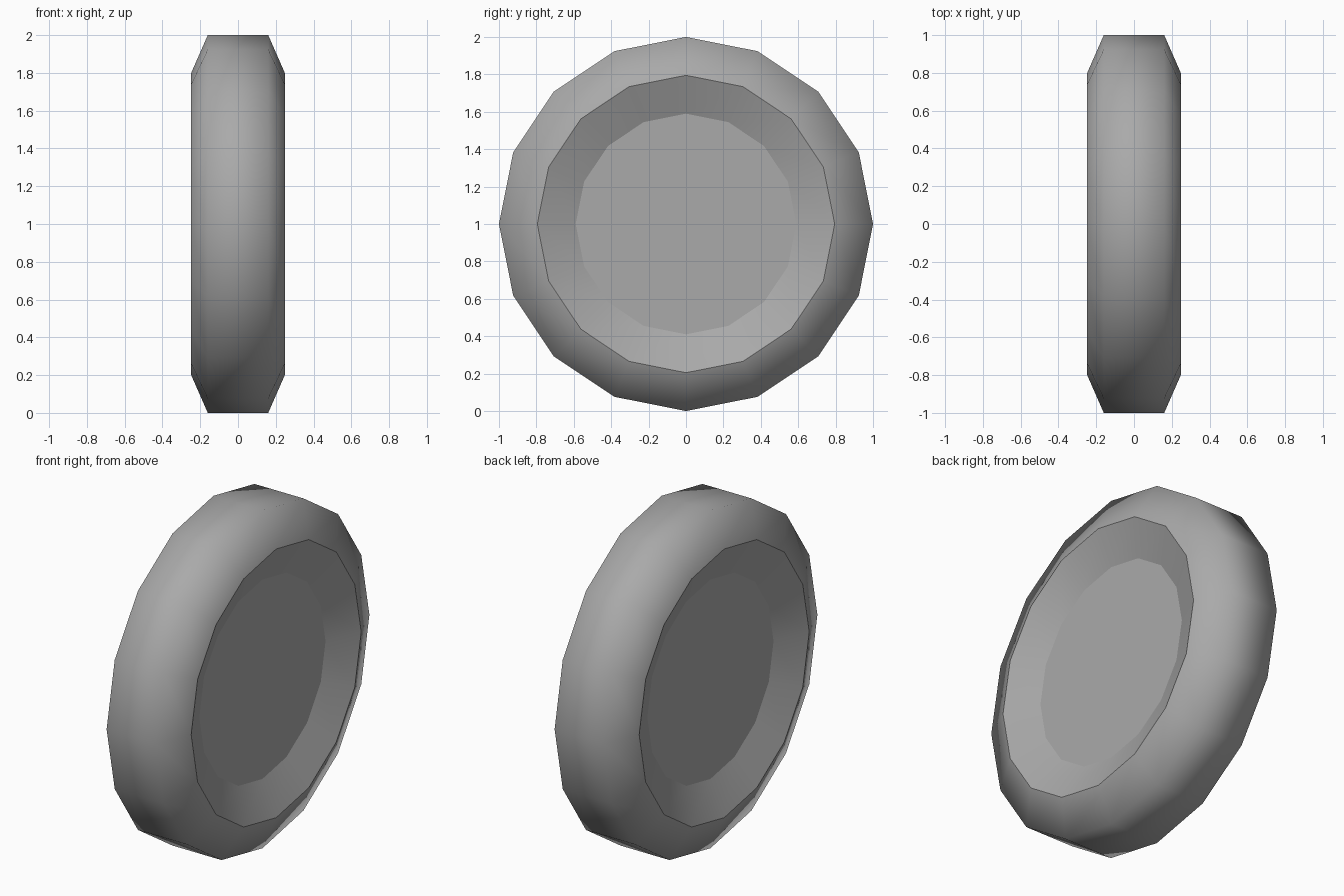
import bpy
import bmesh
from math import sin, cos, tau

cube = bpy.data.objects.get("Cube")
if cube:
    bpy.data.objects.remove(cube, do_unlink=True)

SIDES = 16
RADIUS = 1.0

# One plain grey for the whole wheel
grey = bpy.data.materials.new("mid_grey")
grey.use_nodes = True
colour = (0.4, 0.4, 0.4, 1.0)
grey.diffuse_color = colour
grey.node_tree.nodes["Principled BSDF"].inputs["Base Color"].default_value = colour

# Half profile (x, radius): dished centre, rim edge, tread shoulder
half = [(0.16, 0.59), (0.25, 0.795), (0.16, RADIUS)]
profile = half + [(-x, r) for x, r in reversed(half)]
sharp_rings = (0, 1, 4, 5)

bm = bmesh.new()


def ring(x, r):
    angles = [tau * i / SIDES for i in range(SIDES)]
    return [bm.verts.new((x, r * sin(a), r * cos(a) + RADIUS)) for a in angles]


# Tyre, sidewalls and dishes
rings = [ring(x, r) for x, r in profile]
for a, b in zip(rings, rings[1:]):
    for i in range(SIDES):
        j = (i + 1) % SIDES
        bm.faces.new((a[i], a[j], b[j], b[i]))

# Flat centre discs on both sides
bm.faces.new(rings[0])
bm.faces.new(rings[-1])
bmesh.ops.recalc_face_normals(bm, faces=bm.faces)

# Smooth surface with crisp rim and disc edges
for face in bm.faces:
    face.smooth = True
for k in sharp_rings:
    for i in range(SIDES):
        edge = bm.edges.get((rings[k][i], rings[k][(i + 1) % SIDES]))
        edge.smooth = False

mesh = bpy.data.meshes.new("wheel")
bm.to_mesh(mesh)
bm.free()
mesh.materials.append(grey)
wheel = bpy.data.objects.new("wheel", mesh)
bpy.context.collection.objects.link(wheel)
